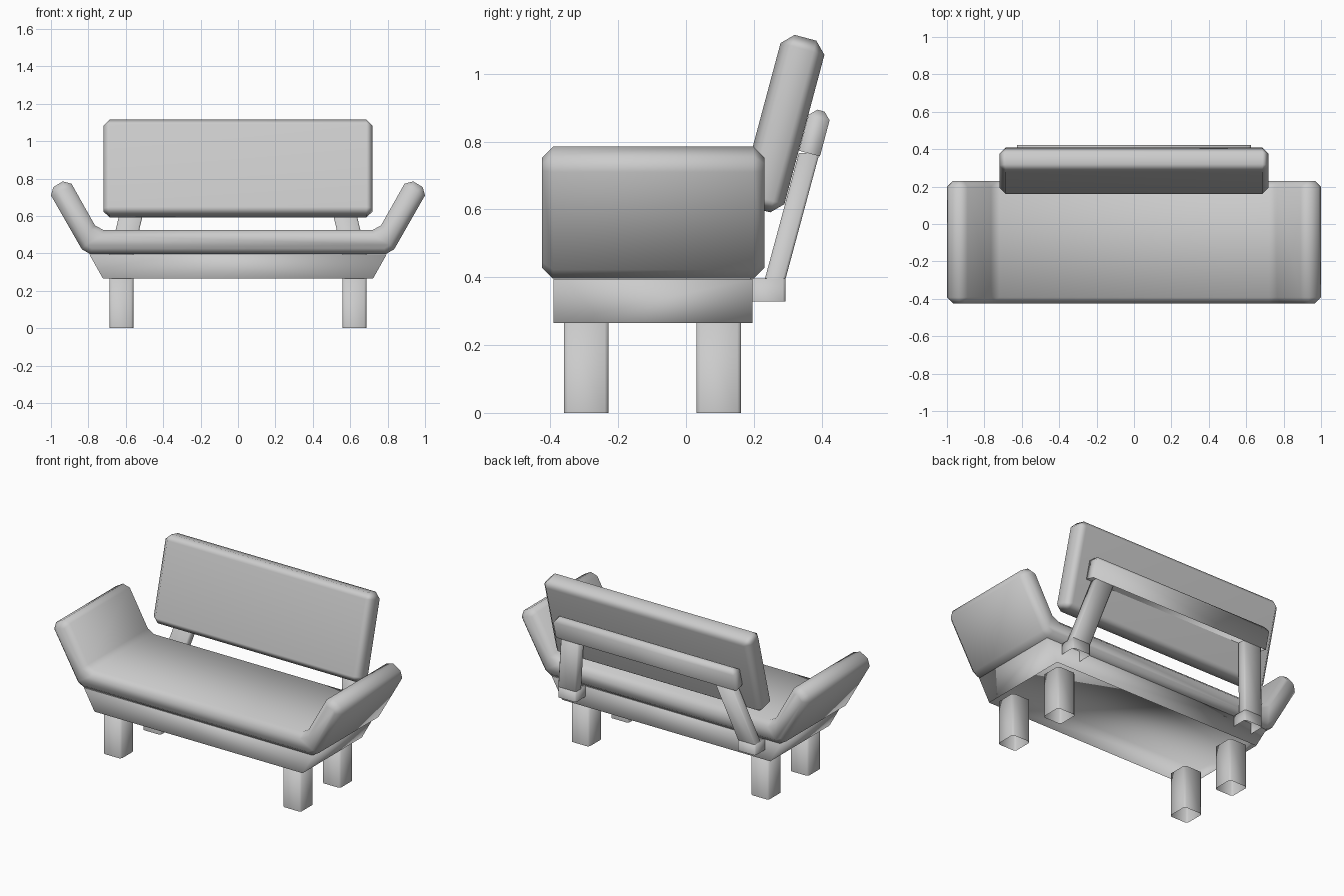
import bpy, bmesh
from math import radians
from mathutils import Matrix, Vector

cube = bpy.data.objects.get("Cube")
if cube:
    bpy.data.objects.remove(cube, do_unlink=True)

grey = bpy.data.materials.new("soft grey")
grey.use_nodes = True
grey.diffuse_color = (0.6, 0.6, 0.6, 1)
grey.node_tree.nodes["Principled BSDF"].inputs["Base Color"].default_value = (0.6, 0.6, 0.6, 1)


def finish(name, bm, hollow=False):
    """Store a part as a smooth-shaded object, open underneath if hollow."""
    bmesh.ops.recalc_face_normals(bm, faces=bm.faces)
    if hollow:
        under = [f for f in bm.faces if f.normal.z < -0.9]
        bmesh.ops.delete(bm, geom=under, context='FACES')
    for f in bm.faces:
        f.smooth = True
    mesh = bpy.data.meshes.new(name)
    bm.to_mesh(mesh)
    bm.free()
    mesh.materials.append(grey)
    obj = bpy.data.objects.new(name, mesh)
    bpy.context.collection.objects.link(obj)
    return obj


def box(name, centre, size, bevel, pick, tilt=0, shear=(0, 0), hollow=True):
    """Box with chosen edges bevelled, then leaned back or sheared along z."""
    bm = bmesh.new()
    bmesh.ops.create_cube(bm, size=1, matrix=Matrix.Diagonal((*size, 1)))
    bmesh.ops.bevel(bm, geom=[e for e in bm.edges if pick(e)], offset=bevel,
                    segments=1, affect='EDGES')
    for v in bm.verts:
        v.co.x += shear[0] * v.co.z
        v.co.y += shear[1] * v.co.z
    bm.transform(Matrix.Translation(centre) @ Matrix.Rotation(radians(-tilt), 4, 'X'))
    return finish(name, bm, hollow)


def profile(name, half, y0, y1, chamfer=0, hollow=False):
    """Mirror half an xz outline, extrude it along y and chamfer both caps."""
    pts = half + [(-x, z) for x, z in reversed(half)]
    bm = bmesh.new()
    face = bm.faces.new([bm.verts.new((x, y0 + chamfer, z)) for x, z in pts])
    made = bmesh.ops.extrude_face_region(bm, geom=[face], use_keep_orig=True)["geom"]
    move = Vector((0, y1 - y0 - 2 * chamfer, 0))
    bmesh.ops.translate(bm, verts=[g for g in made if isinstance(g, bmesh.types.BMVert)], vec=move)
    bmesh.ops.recalc_face_normals(bm, faces=bm.faces)
    if chamfer:
        caps = [f for f in bm.faces if abs(f.normal.y) > 0.9]
        bmesh.ops.inset_individual(bm, faces=caps, thickness=chamfer, depth=chamfer)
    return finish(name, bm, hollow)


def every_edge(e):
    return True


def top_edge(e):
    return all(v.co.z > 0 for v in e.verts)


def upright_edge(e):
    return abs(e.verts[0].co.z - e.verts[1].co.z) > 0.01


# Seat cushion with its flared arms in one piece
profile("seat_and_arms", [(0.79, 0.396), (0.835, 0.422), (1.0, 0.71), (0.987, 0.755),
                          (0.937, 0.785), (0.89, 0.772), (0.765, 0.55), (0.72, 0.525)],
        -0.424, 0.231, 0.032)

# Tapered base under the seat, open below
profile("base", [(0.722, 0.265), (0.795, 0.395)], -0.391, 0.196, hollow=True)

# Leaning back cushion, its broad faces kept flat, and the rail behind it
cushion = box("back_cushion", (0, 0.2845, 0.853), (1.44, 0.134, 0.524), 0.034, every_edge,
              tilt=15, hollow=False)
cushion.modifiers.new("flat faces", 'WEIGHTED_NORMAL')
box("back_rail", (0, 0.381, 0.828), (1.25, 0.064, 0.131), 0.021, top_edge, tilt=15)

for side, s in (("left", 1), ("right", -1)):
    # Legs
    for place, y in (("front", -0.294), ("back", 0.097)):
        box(f"{place}_{side}_leg", (s * 0.623, y, 0.134), (0.126, 0.131, 0.268),
            0.011, upright_edge)
    # Splayed back supports and the brackets joining them to the base
    box(f"{side}_back_strut", (s * 0.578, 0.313, 0.58), (0.126, 0.061, 0.372),
        0.008, upright_edge, shear=(-s * 0.24, 0.27))
    box(f"{side}_bracket", (s * 0.623, 0.241, 0.362), (0.126, 0.105, 0.068),
        0.008, upright_edge)
